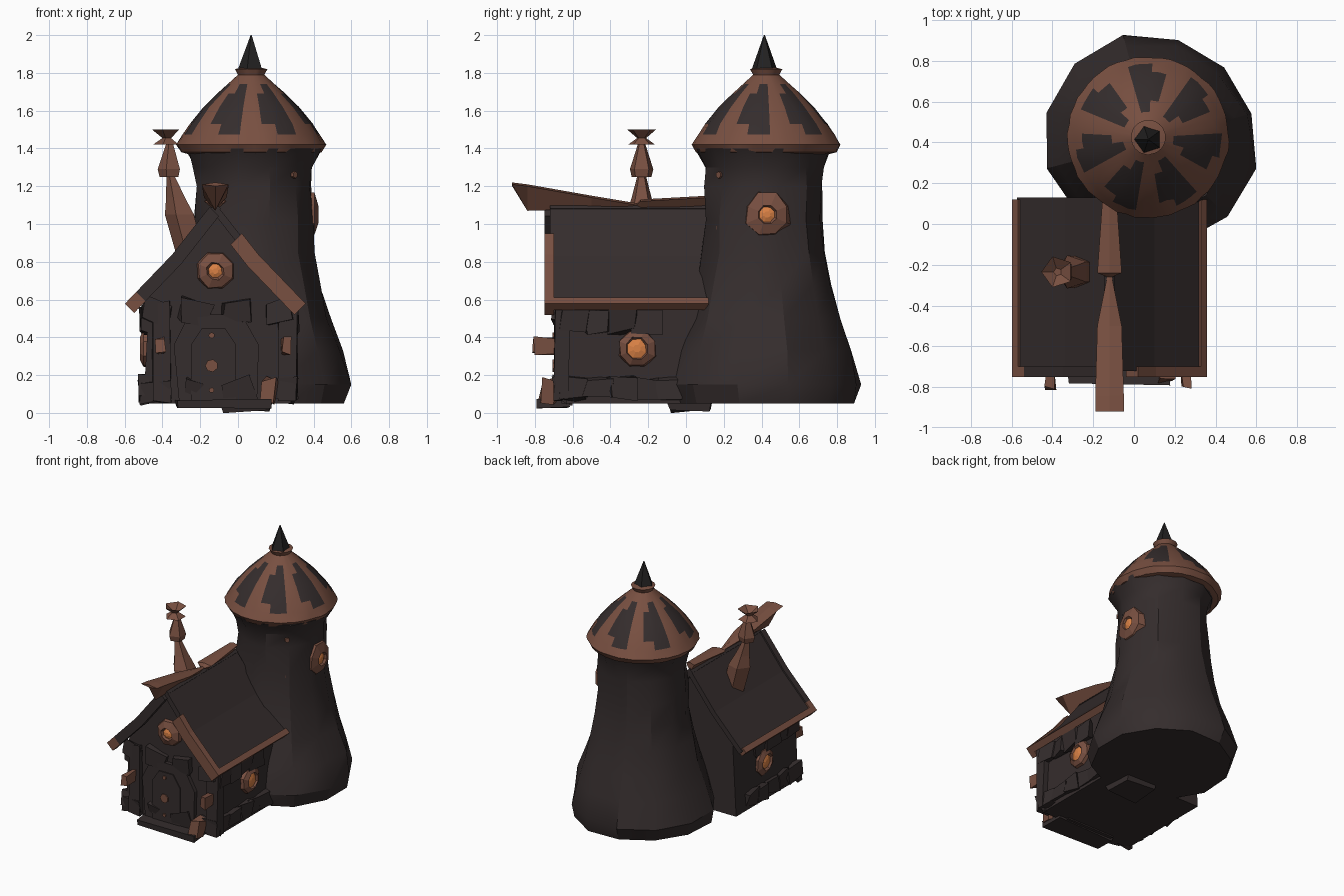
import bpy, bmesh, math, random
from mathutils import Matrix, Vector

random.seed(4)
old = bpy.data.objects.get("Cube")
if old:
    bpy.data.objects.remove(old, do_unlink=True)


def material(name, rgb):
    m = bpy.data.materials.new(name)
    m.use_nodes = True
    m.diffuse_color = (*rgb, 1)
    m.node_tree.nodes["Principled BSDF"].inputs["Base Color"].default_value = (*rgb, 1)
    return m


STONE = material("dark stone", (0.035, 0.026, 0.026))
WOOD = material("brown wood", (0.19, 0.08, 0.053))
GLOW = material("orange glass", (0.7, 0.22, 0.06))
SPIRE = material("black slate", (0.016, 0.015, 0.015))


def build(name, bm, mats, smooth=None):
    bmesh.ops.recalc_face_normals(bm, faces=bm.faces)
    me = bpy.data.meshes.new(name)
    bm.to_mesh(me)
    bm.free()
    for m in mats:
        me.materials.append(m)
    ob = bpy.data.objects.new(name, me)
    bpy.context.collection.objects.link(ob)
    if smooth:
        bpy.ops.object.select_all(action='DESELECT')
        ob.select_set(True)
        bpy.context.view_layer.objects.active = ob
        bpy.ops.object.shade_smooth_by_angle(angle=math.radians(smooth))


def lathe(name, centre, profile, sides, mats, rule=None, jitter=0, turn=None, smooth=None):
    """Spin (radius, height) points; rule(ring, side) gives the material index."""
    bm = bmesh.new()
    rings = []
    for r, z in profile:
        ring = []
        for i in range(sides):
            a = 2 * math.pi * (i + 0.5) / sides
            k = r * (1 + random.uniform(-jitter, jitter))
            ring.append(bm.verts.new((k * math.cos(a), k * math.sin(a), z)))
        rings.append(ring)
    for j in range(len(rings) - 1):
        for i in range(sides):
            n = (i + 1) % sides
            f = bm.faces.new((rings[j][i], rings[j][n], rings[j + 1][n], rings[j + 1][i]))
            f.material_index = rule(j, i) if rule else 0
    bm.faces.new(rings[0])
    cap = bm.faces.new(rings[-1])
    cap.material_index = rule(len(rings) - 2, 0) if rule else 0
    if turn:
        bm.transform(turn)
    bm.transform(Matrix.Translation(centre))
    build(name, bm, mats, smooth)


def facing(direction):
    return Vector(direction).to_track_quat('Z', 'Y').to_matrix().to_4x4()


def prism(name, outline, y0, y1, mat):
    """Extrude an (x, z) outline along y."""
    bm = bmesh.new()
    a = [bm.verts.new((x, y0, z)) for x, z in outline]
    b = [bm.verts.new((x, y1, z)) for x, z in outline]
    bm.faces.new(a)
    bm.faces.new(b)
    for i in range(len(a)):
        n = (i + 1) % len(a)
        bm.faces.new((a[i], a[n], b[n], b[i]))
    build(name, bm, [mat])


def block(name, centre, size, mat, jitter=0, spin=0):
    bm = bmesh.new()
    bmesh.ops.create_cube(bm, size=1, matrix=Matrix.Diagonal((*size, 1)))
    for v in bm.verts:
        v.co += Vector([random.uniform(-jitter, jitter) for _ in range(3)])
    bm.transform(Matrix.Translation(centre) @ Matrix.Rotation(spin, 4, 'Y'))
    build(name, bm, [mat])


# Tower body with a flared foot and a corbelled head
lathe("tower_wall", (0.085, 0.41, 0),
      [(0.5, 0.05), (0.52, 0.15), (0.475, 0.33), (0.41, 0.5), (0.37, 0.68), (0.335, 0.85),
       (0.32, 1.02), (0.315, 1.2), (0.325, 1.3), (0.37, 1.4)],
      12, [STONE], jitter=0.035, smooth=30)

# Tower roof: brown eave, ribs spreading at both ends, and collar around dark panels
RIBS = 7
RIB_WIDTH = {3: 5, 4: 3, 5: 3, 6: 5}


def roof_rule(ring, side):
    return 1 if side % 8 < RIB_WIDTH.get(ring, 8) else 0


lathe("tower_roof", (0.07, 0.425, 0),
      [(0.33, 1.37), (0.37, 1.38), (0.395, 1.42), (0.36, 1.475), (0.325, 1.53), (0.25, 1.62),
       (0.18, 1.69), (0.125, 1.74), (0.07, 1.79), (0.085, 1.82), (0.04, 1.83)],
      RIBS * 8, [STONE, WOOD], roof_rule, jitter=0.012, smooth=35)
lathe("tower_spire", (0.07, 0.415, 0), [(0.07, 1.82), (0.003, 2.0)], 5, [SPIRE])

# Small brown studs on the tower
for z in (1.26, 0.98):
    lathe("tower_stud", (0.29, 0.185, z), [(0.022, -0.03), (0.018, 0.02)], 6, [WOOD],
          turn=facing((0.7, -0.7, 0)))

# House body, gable included
RIDGE = -0.12
prism("house_wall", [(-0.5, 0.05), (0.28, 0.05), (0.26, 0.6), (0.08, 0.82), (RIDGE, 1.06),
                     (-0.32, 0.8), (-0.47, 0.62)], -0.66, 0.1, STONE)


# Roof slopes, with eave and verge boards
def slope_strip(side, t0, t1, lift, thick):
    pts = [(0, 1.11), (0.22, 0.83), (0.47, 0.57)]

    def at(t):
        i = min(int(t * 2), 1)
        k = t * 2 - i
        (xa, za), (xb, zb) = pts[i], pts[i + 1]
        return xa + (xb - xa) * k, za + (zb - za) * k
    ts = [t0] + ([0.5] if t0 < 0.5 < t1 else []) + [t1]
    top = [at(t) for t in ts]
    outer = [(x + lift * 0.7, z + lift * 0.7) for x, z in top]
    inner = [(x + (lift - thick) * 0.7, z + (lift - thick) * 0.7) for x, z in reversed(top)]
    return [(RIDGE + side * x, z) for x, z in outer + inner]


for side, tag in ((1, "left"), (-1, "right")):
    prism("roof_slope_" + tag, slope_strip(side, 0, 0.97, 0, 0.04), -0.72, 0.13, STONE)
    prism("eave_board_" + tag, slope_strip(side, 0.94, 1.0, 0.012, 0.05), -0.74, 0.12, WOOD)
prism("verge_board_left", slope_strip(1, 0.3, 1.0, 0.012, 0.085), -0.75, -0.7, WOOD)
prism("verge_board_right", slope_strip(-1, 0.05, 0.88, 0.012, 0.07), -0.75, -0.7, STONE)
prism("verge_end_right", slope_strip(-1, 0.88, 1.0, 0.012, 0.07), -0.75, -0.7, WOOD)

# Ridge beam, sweeping up to a broad prow at the front
bm = bmesh.new()
rows = []
for y, z, w, h in ((-0.92, 1.22, 0.07, 0.02), (-0.84, 1.21, 0.07, 0.14), (-0.5, 1.15, 0.06, 0.07),
                   (-0.26, 1.11, 0.012, 0.04), (-0.24, 1.13, 0.06, 0.06), (0.12, 1.15, 0.035, 0.07)):
    rows.append([bm.verts.new((RIDGE + dx, y, z + dz)) for dx, dz in
                 ((-w, -0.01), (0, 0), (w, -0.01), (0, -h))])
for a, b in zip(rows, rows[1:]):
    for i in range(4):
        bm.faces.new((a[i], a[(i + 1) % 4], b[(i + 1) % 4], b[i]))
bm.faces.new(rows[0])
bm.faces.new(rows[-1])
build("ridge_beam", bm, [WOOD])

# Crooked chimney: leaning foot, pointed pot and pinched cap
lean = Matrix.Identity(4)
lean[0][2] = -0.26
lathe("chimney_foot", (-0.25, -0.235, 0.85), [(0.08, 0), (0.085, 0.2), (0.055, 0.29), (0.02, 0.42)],
      5, [WOOD], turn=lean)
lathe("chimney_pot", (-0.36, -0.235, 0), [(0.055, 1.25), (0.065, 1.29), (0.015, 1.44)], 5, [WOOD])
lathe("chimney_cap", (-0.375, -0.235, 0), [(0.075, 1.42), (0.025, 1.455), (0.08, 1.5), (0.02, 1.46)],
      5, [WOOD])


# Round windows with bulging frames
def round_window(name, centre, direction, radius, glass):
    lathe(name, centre, [(radius, -0.03), (radius * 0.9, 0.015), (glass + 0.01, 0.035),
                         (glass, 0.02), (glass * 0.4, 0.03)],
          8, [WOOD, GLOW], lambda ring, side: 1 if ring >= 3 else 0, jitter=0.08,
          turn=facing(direction))


round_window("gable_window", (RIDGE, -0.67, 0.75), (0, -1, 0), 0.105, 0.038)
round_window("house_window_left", (0.28, -0.26, 0.34), (1, 0, 0), 0.11, 0.052)
round_window("house_window_right", (-0.485, -0.26, 0.34), (-1, 0, 0), 0.11, 0.052)
round_window("tower_window", (0.39, 0.43, 1.05), (1, 0, 0), 0.13, 0.042)

# Porch with an arched door and brown studs
prism("porch", [(-0.31, 0.04), (0.1, 0.04), (0.11, 0.36), (0.02, 0.52), (-0.26, 0.52), (-0.34, 0.36)],
      -0.69, -0.6, STONE)
prism("door", [(-0.25, 0.05), (-0.01, 0.05), (-0.01, 0.36), (-0.07, 0.45), (-0.19, 0.45), (-0.25, 0.36)],
      -0.698, -0.685, STONE)
for z, r in ((0.41, 0.016), (0.25, 0.034), (0.12, 0.014)):
    lathe("door_stud", (-0.14, -0.698, z), [(r, 0), (r, 0.008)], 7, [WOOD], turn=facing((0, -1, 0)))
block("doorstep", (-0.08, -0.7, 0.045), (0.5, 0.16, 0.05), STONE, 0.012)
block("footing_stone", (0.04, 0.02, 0.035), (0.26, 0.22, 0.05), STONE, 0.012)

# Front corner posts with brackets, and a small crate
for x, width in ((-0.41, 0.04), (0.26, 0.05)):
    block("corner_bracket", (x, -0.74, 0.355), (width, 0.13, 0.08), WOOD, 0.012)
    block("corner_post", (x, -0.655, 0.32), (0.09, 0.08, 0.52), STONE, 0.015)
block("crate", (0.17, -0.73, 0.12), (0.07, 0.08, 0.12), WOOD, 0.02)

# Loose stones along the house walls
for i in range(9):
    y = -0.6 + i % 5 * 0.13
    z = 0.13 + i // 5 * 0.36
    for x in (-0.48, 0.275):
        block("wall_stone", (x, y, z), (0.06, 0.14, 0.12), STONE, 0.022)
for i in range(8):
    block("front_stone", (-0.44 + i % 4 * 0.22, -0.665, 0.12 + i // 4 * 0.42),
          (0.15, 0.06, 0.11), STONE, 0.022, random.uniform(-0.3, 0.3))
